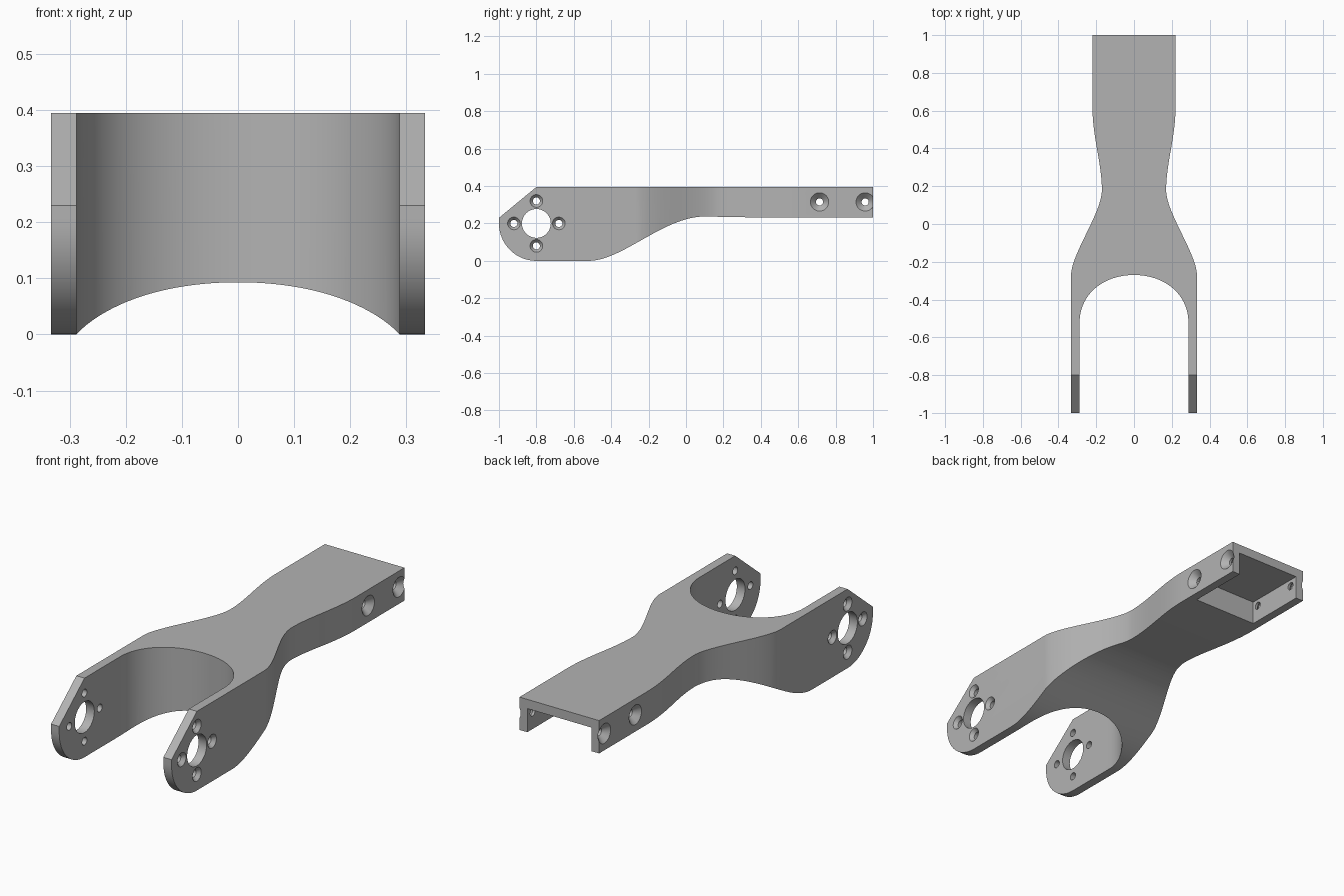
import bpy, bmesh, math
from mathutils import Vector
from mathutils.geometry import interpolate_bezier

if "Cube" in bpy.data.objects:
    bpy.data.objects.remove(bpy.data.objects["Cube"])

metal = bpy.data.materials.new("plain_grey")
metal.use_nodes = True
grey = (0.45, 0.45, 0.45, 1)
metal.diffuse_color = grey
metal.node_tree.nodes["Principled BSDF"].inputs["Base Color"].default_value = grey


def curve(a, b, c, d, n=28):
    pts = [Vector((*p, 0)) for p in (a, b, c, d)]
    return [(p.x, p.y) for p in interpolate_bezier(*pts, n)]


def finish(name, bm):
    bmesh.ops.recalc_face_normals(bm, faces=bm.faces)
    mesh = bpy.data.meshes.new(name)
    bm.to_mesh(mesh)
    bm.free()
    mesh.materials.append(metal)
    obj = bpy.data.objects.new(name, mesh)
    bpy.context.collection.objects.link(obj)
    return obj


def prism(name, points, to_3d, start, end):
    """Extrude a closed 2D profile between two depths."""
    bm = bmesh.new()
    face = bm.faces.new([bm.verts.new(to_3d(p, start)) for p in points])
    top = bmesh.ops.extrude_face_region(bm, geom=[face])["geom"]
    shift = Vector(to_3d((0, 0), end)) - Vector(to_3d((0, 0), start))
    bmesh.ops.translate(bm, vec=shift, verts=[v for v in top if isinstance(v, bmesh.types.BMVert)])
    return finish(name, bm)


def lathe_x(bm, profile, y, z, sides=32):
    """Closed round cutter along x from (x, radius) pairs."""
    rings = []
    for x, r in profile:
        angles = [2 * math.pi * i / sides for i in range(sides)]
        rings.append([bm.verts.new((x, y + r * math.cos(a), z + r * math.sin(a))) for a in angles])
    for lo, hi in zip(rings, rings[1:]):
        for i in range(sides):
            j = (i + 1) % sides
            bm.faces.new((lo[i], lo[j], hi[j], hi[i]))
    bm.faces.new(rings[0])
    bm.faces.new(rings[-1])


def screw_hole(bm, outer, radius, y, z, depth):
    """Countersunk hole through both side walls."""
    bore = 0.019
    for s in (1, -1):
        profile = [(outer - 0.12, bore), (outer - depth, bore), (outer, radius), (outer + 0.002, radius + 0.002)]
        lathe_x(bm, [(s * x, r) for x, r in profile], y, z)


# Plan outline: waisted outside, rounded fork slot, mirrored in x
outside = [(0.333, -1.1)]
outside += curve((0.333, -0.27), (0.333, -0.16), (0.17, 0.06), (0.17, 0.18))
outside += curve((0.17, 0.18), (0.17, 0.32), (0.22, 0.46), (0.22, 0.62))[1:]
outside += [(0.22, 1.1)]
slot = curve((0, -0.27), (0.165, -0.27), (0.288, -0.375), (0.288, -0.52)) + [(0.288, -1.1)]
mirror = lambda pts: [(-x, y) for x, y in reversed(pts)]
plan = outside + mirror(outside) + [(-x, y) for x, y in reversed(slot)] + slot[1:]
arm = prism("forked_arm", plan, lambda p, d: (p[0], p[1], d), -0.1, 0.5)

# Side outline: rounded nose, sloped underside, flat top with cut corner
nose = [(-0.8 - 0.2 * math.cos(a), 0.2 - 0.2 * math.sin(a)) for a in (math.pi / 2 * i / 20 for i in range(21))]
side = [(-1, 0.23)] + nose
side += curve((-0.52, 0), (-0.34, 0), (-0.12, 0.237), (0.1, 0.237))
side += [(0.43, 0.231), (1, 0.231), (1, 0.395), (-0.8, 0.395)]
side_form = prism("side_form", side, lambda p, d: (d, p[0], p[1]), -0.6, 0.6)

# Open pocket under the tail
pocket_plan = [(-0.177, 0.68), (0.177, 0.68), (0.177, 1.1), (-0.177, 1.1)]
pocket = prism("tail_pocket", pocket_plan, lambda p, d: (p[0], p[1], d), 0.1, 0.349)

# Pivot bore with four screw holes, and two tail screw holes per side
bm = bmesh.new()
for s in (1, -1):
    lathe_x(bm, [(s * 0.22, 0.077), (s * 0.4, 0.077)], -0.8, 0.2, 64)
for dy, dz in ((0.12, 0), (-0.12, 0), (0, 0.12), (0, -0.12)):
    screw_hole(bm, 0.333, 0.034, -0.8 + dy, 0.2 + dz, 0.018)
for y in (0.714, 0.958):
    screw_hole(bm, 0.22, 0.049, y, 0.315, 0.03)
holes = finish("screw_holes", bm)

# Combine
bpy.context.view_layer.objects.active = arm
for cutter, op in ((side_form, "INTERSECT"), (pocket, "DIFFERENCE"), (holes, "DIFFERENCE")):
    mod = arm.modifiers.new(cutter.name, "BOOLEAN")
    mod.object, mod.operation, mod.solver = cutter, op, "EXACT"
    bpy.ops.object.modifier_apply(modifier=mod.name)
    bpy.data.objects.remove(cutter)

bpy.ops.object.select_all(action="DESELECT")
arm.select_set(True)
bpy.ops.object.shade_smooth_by_angle(angle=math.radians(25))
